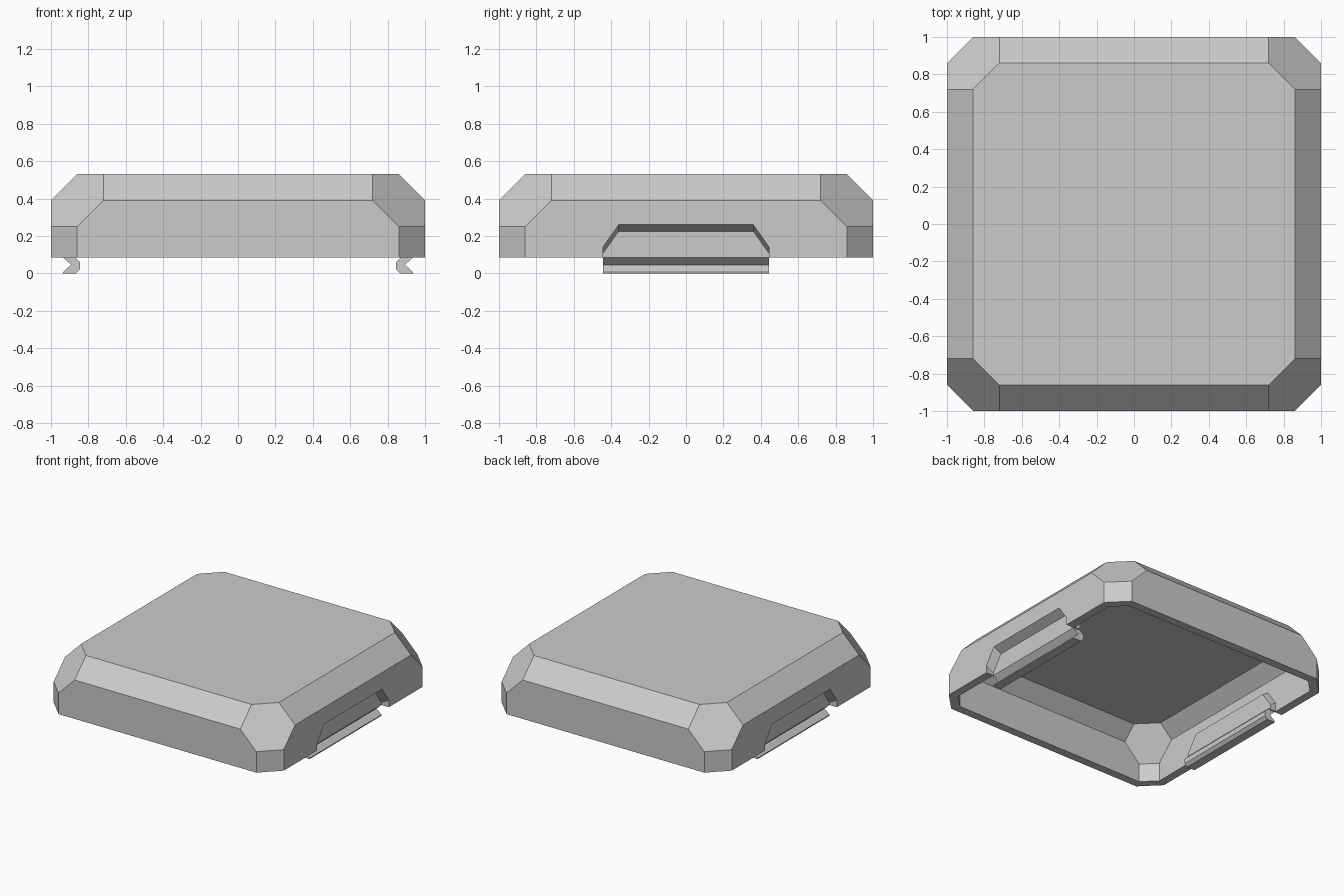
import bpy, bmesh

if "Cube" in bpy.data.objects:
    bpy.data.objects.remove(bpy.data.objects["Cube"])

Z0 = 0.085   # lower rim of the cover
H = 0.53     # top of the cover
WALL = 0.065


def link(name, bm):
    bmesh.ops.recalc_face_normals(bm, faces=bm.faces)
    me = bpy.data.meshes.new(name)
    bm.to_mesh(me)
    bm.free()
    ob = bpy.data.objects.new(name, me)
    bpy.context.collection.objects.link(ob)
    return ob


def hull(name, points):
    bm = bmesh.new()
    for p in points:
        bm.verts.new(p)
    bmesh.ops.convex_hull(bm, input=bm.verts)
    bmesh.ops.dissolve_limit(bm, angle_limit=0.01, verts=bm.verts, edges=bm.edges)
    return link(name, bm)


def chamfered_block(name, t, bottom):
    """Block with chamfered edges and corners, all planes moved inward by t."""
    a, h = 1 - t, H - t
    s = 1.39 - 1.4142 * t    # x + z on the edge chamfers
    c = 1.86 - 1.4142 * t    # x + y on the upright chamfers
    k = 2.11 - 1.7321 * t    # x + y + z on the corner facets
    quarter = [(s - h, k - s, h), (a, k - s, s - a), (a, c - a, k - c), (a, c - a, bottom)]
    quarter += [(y, x, z) for x, y, z in quarter]
    return hull(name, [(x * i, y * j, z) for x, y, z in quarter
                       for i in (-1, 1) for j in (-1, 1)])


def boolean(target, tool, operation):
    tool.hide_render = True
    mod = target.modifiers.new("bool", 'BOOLEAN')
    mod.operation, mod.object, mod.solver = operation, tool, 'EXACT'
    bpy.context.view_layer.objects.active = target
    bpy.ops.object.modifier_apply(modifier=mod.name)
    bpy.data.objects.remove(tool)


def trapezoid(x, top, bottom, half=0.445):
    """Outline of the grip pocket in the plane at x."""
    return [(x, j * y, z) for j in (-1, 1)
            for y, z in ((half, bottom), (half, top - 0.12), (half - 0.085, top))]


def side(points, sign):
    return [(sign * x, y, z) for x, y, z in points]


# Hollow cover
cover = chamfered_block("cover", 0, Z0)
boolean(cover, chamfered_block("cavity", WALL, 0.0), 'DIFFERENCE')

# Grip pockets pressed into both side walls
for sign in (-1, 1):
    pad = trapezoid(0.97, 0.295, Z0, 0.455) + trapezoid(0.885, 0.245, Z0, 0.455)
    boolean(cover, hull("pad", side(pad, sign)), 'UNION')
    pocket = trapezoid(1.0 + 0.065, 0.295, 0.0) + trapezoid(0.935, 0.225, 0.0)
    boolean(cover, hull("pocket", side(pocket, sign)), 'DIFFERENCE')

# Snap hooks hanging below the pockets
profile = [(0.885, 0.10), (0.91, 0.10), (0.915, 0.085), (0.935, 0.085), (0.893, 0.046),
           (0.935, 0.008), (0.935, 0.0), (0.866, 0.0), (0.845, 0.022), (0.845, 0.06)]
for sign, label in ((-1, "left"), (1, "right")):
    bm = bmesh.new()
    face = bm.faces.new([bm.verts.new((sign * x, -0.445, z)) for x, z in profile])
    ext = bmesh.ops.extrude_face_region(bm, geom=[face], use_keep_orig=True)
    moved = [v for v in ext["geom"] if isinstance(v, bmesh.types.BMVert)]
    bmesh.ops.translate(bm, verts=moved, vec=(0, 0.89, 0))
    link(label + "_hook", bm)
